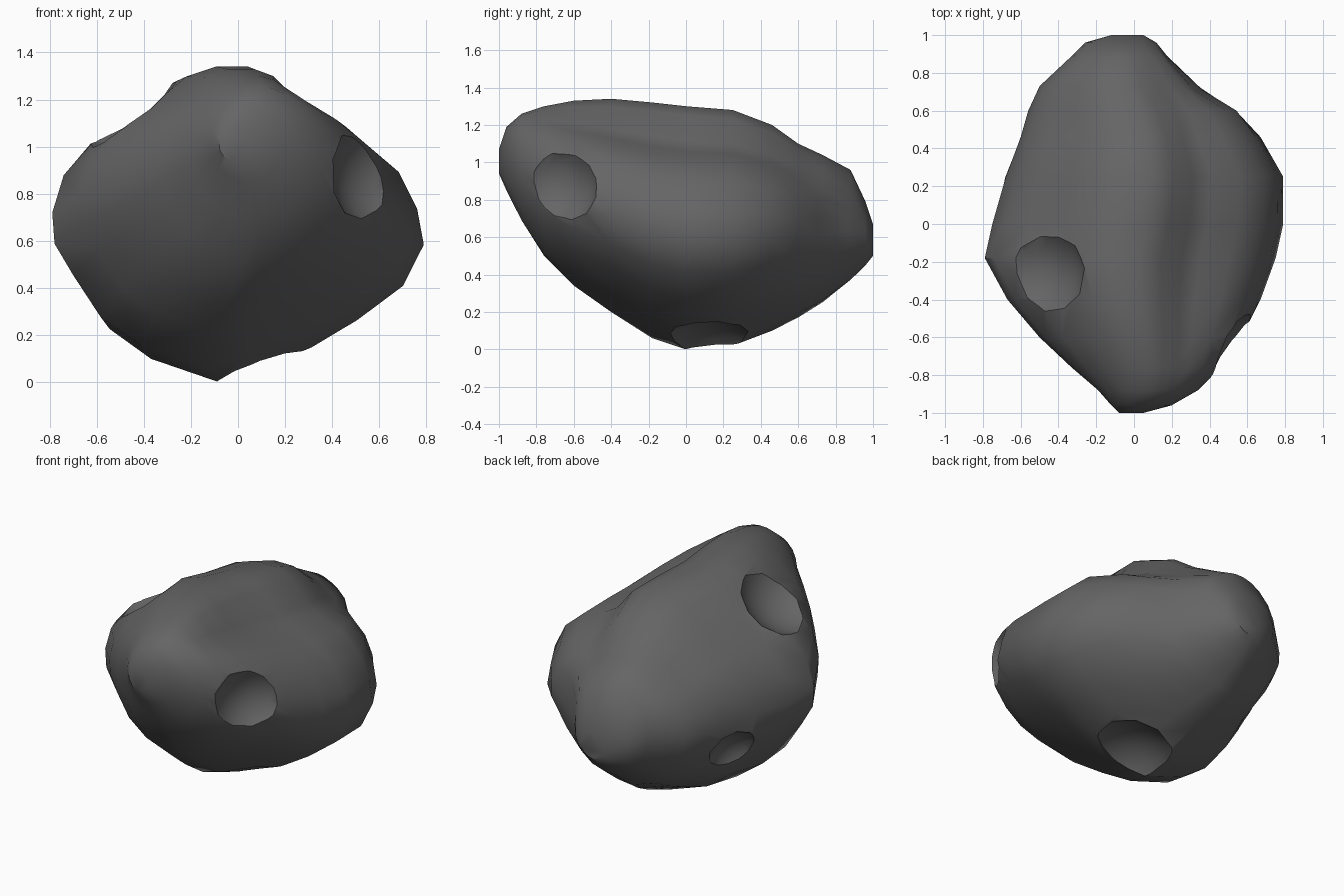
import bpy, bmesh
from math import atan2, cos, sin
from mathutils import Vector

if "Cube" in bpy.data.objects:
    bpy.data.objects.remove(bpy.data.objects["Cube"])

# Grooved middle cross-section (x, z), fitted into the box of every station
OUTLINE = [(-.11, 0), (-.4, .1), (-.58, .23), (-.70, .42), (-.78, .56), (-.79, .7),
           (-.74, .87), (-.60, 1.04), (-.4, 1.17), (-.26, 1.29), (-.11, 1.34), (.05, 1.34),
           (.17, 1.29), (.28, 1.15), (.38, 1.09), (.54, 1.04), (.68, .92), (.76, .76),
           (.79, .6), (.7, .42), (.5, .27), (.3, .15), (.06, .05)]

# Stations along the rock: y, x min, x max, z min, z max
STATIONS = [(-1, -.08, .05, .94, 1.07), (-.96, -.12, .2, .85, 1.19), (-.88, -.19, .34, .69, 1.26),
            (-.76, -.33, .46, .50, 1.30), (-.6, -.50, .57, .34, 1.33), (-.4, -.67, .67, .20, 1.34),
            (-.18, -.79, .75, .06, 1.32), (0, -.75, .79, 0, 1.30), (.25, -.69, .79, .02, 1.28),
            (.46, -.60, .67, .10, 1.20), (.6, -.56, .56, .17, 1.10), (.73, -.50, .38, .25, 1.04),
            (.88, -.34, .21, .37, .96), (.96, -.26, .12, .45, .79), (1, -.12, .05, .5, .67)]


def section(y, x0, x1, z0, z1):
    """Grooved outline in the middle, blending to an oval at both ends."""
    w = min(1, max(0, (.9 - abs(y)) / .4))
    pts = []
    for x, z in OUTLINE:
        u, v = x / .79, z / .67 - 1
        a = atan2(v, u)
        u, v = u * w + cos(a) * (1 - w), v * w + sin(a) * (1 - w)
        pts.append(Vector(((x0 + x1 + u * (x1 - x0)) / 2, y, (z0 + z1 + v * (z1 - z0)) / 2)))
    return pts


# Rock body: skin over the stations
bm = bmesh.new()
rings = [[bm.verts.new(p) for p in section(*s)] for s in STATIONS]
n = len(OUTLINE)
for a, b in zip(rings, rings[1:]):
    for i in range(n):
        j = (i + 1) % n
        bm.faces.new((a[i], a[j], b[j], b[i]))
bm.faces.new(rings[0])
bm.faces.new(rings[-1])
bmesh.ops.recalc_face_normals(bm, faces=bm.faces)

# Soft dents: centre, radius, depth
DENTS = [((.32, .80, .70), .22, .04), ((.52, .60, .45), .2, .03), ((-.67, .15, .8), .2, .03)]
bm.normal_update()
for centre, r, d in DENTS:
    for v in bm.verts:
        t = (v.co - Vector(centre)).length / r
        if t < 1:
            v.co -= v.normal * d * (1 - t * t)

mesh = bpy.data.meshes.new("rock")
bm.to_mesh(mesh)
bm.free()
rock = bpy.data.objects.new("rock", mesh)
bpy.context.collection.objects.link(rock)
bpy.context.view_layer.update()

# Dark stone
stone = bpy.data.materials.new("dark_stone")
stone.diffuse_color = (.13, .13, .13, 1)
stone.use_nodes = True
stone.node_tree.nodes["Principled BSDF"].inputs["Base Color"].default_value = stone.diffuse_color
mesh.materials.append(stone)

# Craters: centre, facing direction, radius, depth
CRATERS = [((.54, -.63, .87), (.75, -.65, .1), .22, .10),
           ((-.45, -.25, 1.14), (-.6, -.05, .8), .23, .09),
           ((.10, .10, .07), (.3, .1, -.95), .25, .09),
           ((-.60, .36, .43), (-.8, .45, -.25), .15, .06)]
cutters = []
for centre, facing, r, d in CRATERS:
    ok, p, normal, index = rock.closest_point_on_mesh(Vector(centre))
    f = Vector(facing).normalized()
    big = (r * r + d * d) / (2 * d)
    bpy.ops.mesh.primitive_uv_sphere_add(segments=10, ring_count=20, radius=big,
                                         location=p + f * (big - d),
                                         rotation=f.to_track_quat('Z', 'Y').to_euler())
    cutter = bpy.context.object
    cutter.name = "crater_cutter"
    cutter.hide_render = True
    cutter.data.materials.append(stone)
    cutters.append(cutter)
    mod = rock.modifiers.new("crater", 'BOOLEAN')
    mod.operation = 'DIFFERENCE'
    mod.solver = 'EXACT'
    mod.object = cutter

# Bake the craters, then shade smooth with crisp rims
bpy.ops.object.select_all(action='DESELECT')
rock.select_set(True)
bpy.context.view_layer.objects.active = rock
for mod in list(rock.modifiers):
    bpy.ops.object.modifier_apply(modifier=mod.name)
for cutter in cutters:
    bpy.data.objects.remove(cutter)
bpy.ops.object.shade_smooth_by_angle(angle=0.65)
